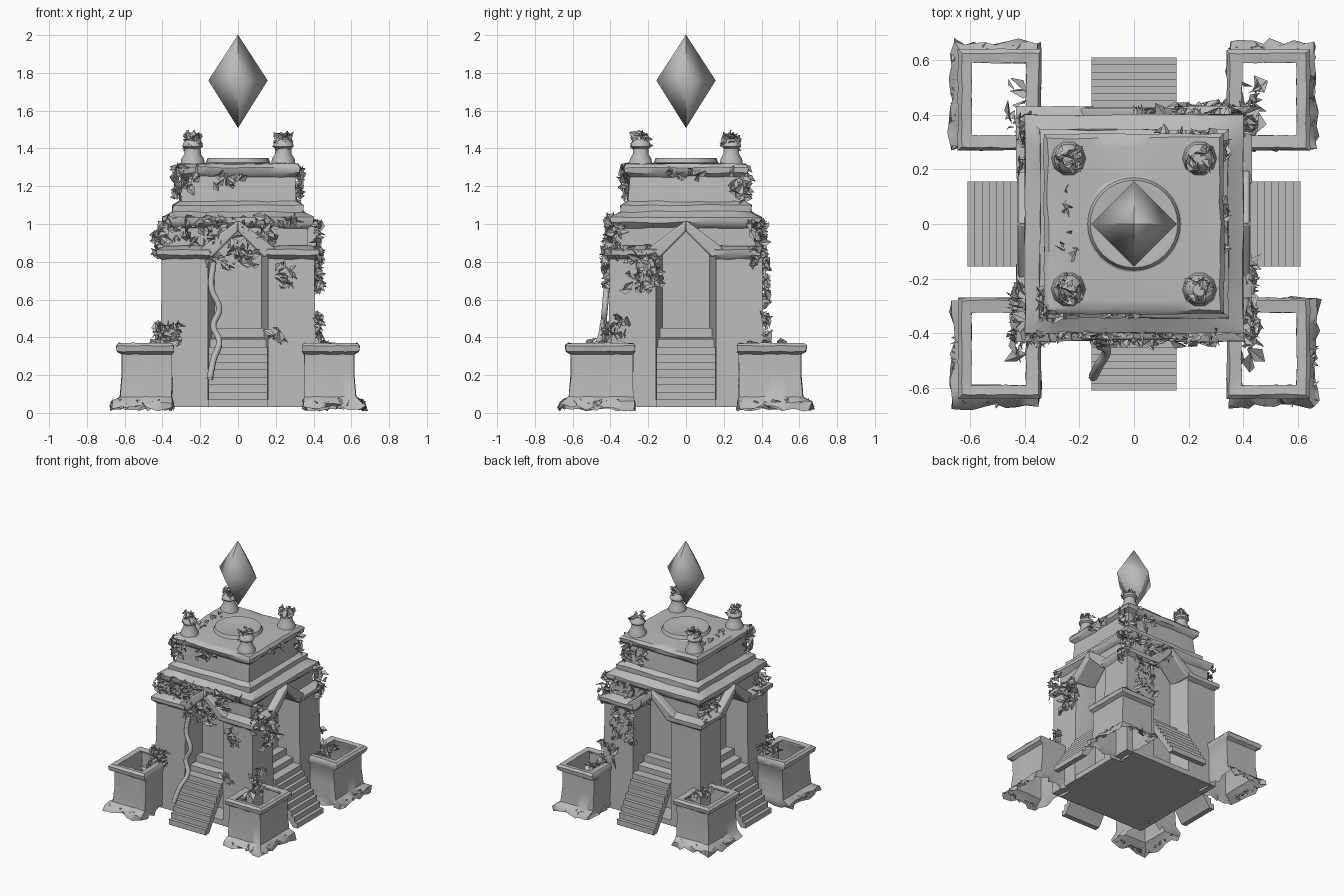
import bpy, bmesh, math, random
from mathutils import Matrix, Vector, Euler

random.seed(4)
cube = bpy.data.objects.get("Cube")
if cube:
    bpy.data.objects.remove(cube, do_unlink=True)

STONE = (0.5, 0.5, 0.5, 1)
stone = bpy.data.materials.new("grey_stone")
stone.use_nodes = True
stone.diffuse_color = STONE
bsdf = stone.node_tree.nodes["Principled BSDF"]
bsdf.inputs["Base Color"].default_value = STONE
bsdf.inputs["Roughness"].default_value = 0.8
CORNERS = [(1, 1), (-1, 1), (-1, -1), (1, -1)]
SIDES = ["front", "right", "back", "left"]
smooth_parts = []


def finish(name, bm, turn=0, bevel=0, smooth=True):
    bmesh.ops.recalc_face_normals(bm, faces=bm.faces)
    bm.transform(Matrix.Rotation(turn * math.pi / 2, 4, 'Z'))
    me = bpy.data.meshes.new(name)
    bm.to_mesh(me)
    bm.free()
    me.materials.append(stone)
    ob = bpy.data.objects.new(name, me)
    bpy.context.collection.objects.link(ob)
    if bevel:
        mod = ob.modifiers.new("soft_edges", 'BEVEL')
        mod.width, mod.segments = bevel, 2
    if smooth:
        smooth_parts.append(ob)
    return ob


def loft(rings, close_loop=False):
    """Skin a list of equal rings; cap the ends or join them into a tube."""
    bm = bmesh.new()
    vs = [[bm.verts.new(p) for p in r] for r in rings]
    pairs = list(zip(vs, vs[1:])) + ([(vs[-1], vs[0])] if close_loop else [])
    for a, b in pairs:
        n = len(a)
        for i in range(n):
            bm.faces.new((a[i], a[(i + 1) % n], b[(i + 1) % n], b[i]))
    if not close_loop:
        bm.faces.new(vs[0])
        bm.faces.new(vs[-1])
    return bm


def rect(x0, x1, y0, y1, z, n=1, rag=0):
    c = [Vector(p) for p in ((x0, y0, z), (x1, y0, z), (x1, y1, z), (x0, y1, z))]
    pts = [c[k].lerp(c[(k + 1) % 4], i / n) for k in range(4) for i in range(n)]
    for p in pts:
        p += Vector([random.uniform(-rag, rag) for _ in range(3)])
        p.z = max(p.z, 0)
    return pts


def square_stack(name, profile, n=1, rag=0):
    return finish(name, loft([rect(-h, h, -h, h, z, n, rag) for h, z in profile]))


def extrude(name, outline, axis, lo, hi, turn, bevel=0):
    """Extrude an outline along x or y, then turn it to its side."""
    def place(u, v, d):
        return (u, d, v) if axis == 'y' else (d, u, v)
    return finish(name, loft([[place(u, v, d) for u, v in outline] for d in (lo, hi)]),
                  turn, bevel)


def polygon_stack(name, profile, sides, x=0, y=0):
    ring = [math.tau * i / sides for i in range(sides)]
    return finish(name, loft([[(x + r * math.cos(a), y + r * math.sin(a), z) for a in ring]
                              for r, z in profile]))


def leaves(name, centre, spread, count, size, turn=0):
    """A patch of small folded leaves scattered around a point."""
    bm = bmesh.new()
    for _ in range(count):
        at = Vector([c + random.uniform(-s, s) for c, s in zip(centre, spread)])
        rot = Euler([random.uniform(-1.5, 1.5) for _ in range(3)]).to_matrix()
        s = size * random.uniform(0.6, 1.3)
        shape = ((0, 0, -s), (0.6 * s, -0.3 * s, 0), (0, 0, s), (-0.6 * s, -0.3 * s, 0))
        a, b, c, d = [bm.verts.new(at + rot @ Vector(p)) for p in shape]
        bm.faces.new((a, b, c))
        bm.faces.new((a, c, d))
    finish(name, bm, turn, smooth=False)


# Base and inner core behind the four doorways
square_stack("base_slab", [(0.41, 0.03), (0.41, 0.07)])
square_stack("inner_core", [(0.25, 0.03), (0.25, 1.0)])

# Corner piers with splayed door jambs and rounded caps
FOOTPRINT = [(0.16, 1), (1, 1), (1, 0.16), (0.25, 0.125), (0.125, 0.125), (0.125, 0.25)]
for i, (sx, sy) in enumerate(CORNERS):
    def pier_ring(half, z):
        return [(sx * (half if a == 1 else a), sy * (half if b == 1 else b), z)
                for a, b in FOOTPRINT]

    def cap_ring(a, b, z):
        return rect(sx * a, sx * b, sy * a, sy * b, z, 4, 0.003)
    finish(f"corner_pier_{i}", loft([pier_ring(h, z) for h, z in
                                     ((0.412, 0.03), (0.41, 0.4), (0.405, 0.65), (0.405, 0.84))]))
    finish(f"pier_cap_{i}", loft([cap_ring(a, b, z) for a, b, z in
                                  ((0.16, 0.4, 0.81), (0.15, 0.43, 0.835),
                                   (0.15, 0.43, 0.865), (0.16, 0.385, 0.885))]))

# Pointed arches, their slanted trim, steep stairs and inner steps
STEPS = 8
for turn, side in enumerate(SIDES):
    arch = [(-0.37, 0.85), (-0.14, 0.85), (0, 0.98), (0.14, 0.85), (0.37, 0.85),
            (0.37, 1.01), (-0.37, 1.01)]
    extrude(f"{side}_arch_wall", arch, 'y', -0.37, -0.24, turn)
    for s in (-1, 1):
        trim = [(s * 0.14, 0.82), (s * 0.2, 0.87), (0, 1.02), (0, 0.96)]
        extrude(f"{side}_arch_trim", trim, 'y', -0.425, -0.25, turn, 0.01)
    run, rise = 0.21 / STEPS, 0.32 / STEPS
    steps = []
    for k in range(STEPS):
        y = -0.61 + k * run
        steps += [(y, 0.03 + k * rise), (y, 0.03 + (k + 1) * rise)]
    steps += [(-0.36, 0.35), (-0.36, 0.39), (-0.31, 0.4), (-0.31, 0.45), (-0.24, 0.45),
              (-0.24, 0.36), (-0.4, 0.28), (-0.57, 0.03)]
    extrude(f"{side}_stairs", steps, 'x', -0.155, 0.155, turn)

# Stepped upper storey with its ledges
square_stack("upper_storey", [
    (0.36, 0.97), (0.385, 0.99), (0.4, 1.01), (0.4, 1.035), (0.37, 1.05), (0.345, 1.065),
    (0.345, 1.1), (0.31, 1.12), (0.3, 1.25), (0.325, 1.27), (0.33, 1.3), (0.315, 1.318),
    (0.28, 1.32)], 8, 0.004)
polygon_stack("roof_disc", [(0.2, 1.31), (0.17, 1.325), (0.16, 1.35), (0.14, 1.35),
                            (0.1, 1.342)], 32)

# Corner finials with leafy tufts
for i, (sx, sy) in enumerate(CORNERS):
    x, y = sx * 0.24, sy * 0.24
    polygon_stack(f"finial_{i}", [(0.066, 1.3), (0.06, 1.345), (0.044, 1.37), (0.042, 1.4),
                                  (0.055, 1.41), (0.05, 1.43), (0.025, 1.45)], 10, x, y)
    leaves(f"finial_tuft_{i}", (x, y, 1.44), (0.04, 0.04, 0.04), 32, 0.028)

# Open corner planters: thin walls, a broad rim and ragged rooted feet
for i, (sx, sy) in enumerate(CORNERS):
    def ring(inner, outer, z, rag=0.002):
        return rect(sx * (0.35 + inner), sx * outer, sy * (0.28 + inner), sy * (outer - 0.005),
                    z, 8, rag)
    finish(f"planter_{i}", loft([
        ring(0, 0.67, 0.025, 0.018), ring(0, 0.665, 0.055, 0.01), ring(0, 0.625, 0.085),
        ring(0, 0.615, 0.2), ring(0, 0.615, 0.31), ring(-0.01, 0.64, 0.325),
        ring(-0.01, 0.645, 0.355), ring(0, 0.63, 0.37), ring(0.045, 0.595, 0.365),
        ring(0.045, 0.595, 0.355), ring(0.01, 0.606, 0.335), ring(0.01, 0.606, 0.09),
        ring(0.01, 0.64, 0.06)], True))
    leaves(f"planter_debris_{i}", (sx * 0.42, sy * 0.43, 0.355), (0.04, 0.1, 0.015), 14, 0.04)
    for k, at in enumerate(((0.5, 0.64), (0.65, 0.48))):
        reach = (0.14, 0.01, 0.01) if k == 0 else (0.01, 0.14, 0.01)
        leaves(f"planter_roots_{i}_{k}", (sx * at[0], sy * at[1], 0.05), reach, 16, 0.025)

# Floating crystal
polygon_stack("crystal", [(0.001, 1.51), (0.157, 1.76), (0.001, 2.0)], 4)

# Ivy patches: side, position along it, height, half width, half height, leaf count
IVY = [
    (0, -0.1, 0.94, 0.3, 0.06, 90), (0, -0.03, 0.83, 0.13, 0.06, 40), (0, 0.26, 0.73, 0.05, 0.06, 20),
    (0, -0.36, 0.43, 0.08, 0.06, 28), (0, 0, 1.02, 0.38, 0.02, 40), (0, -0.05, 1.23, 0.08, 0.05, 20),
    (0, -0.27, 1.24, 0.06, 0.07, 22), (0, 0.2, 0.41, 0.05, 0.03, 10),
    (1, -0.22, 0.77, 0.1, 0.12, 70), (1, -0.38, 0.9, 0.05, 0.1, 28), (1, 0.37, 0.88, 0.05, 0.13, 36),
    (1, 0.28, 1.2, 0.04, 0.1, 22), (1, -0.36, 0.45, 0.08, 0.06, 24), (1, 0, 1.26, 0.1, 0.04, 15),
    (2, -0.2, 0.96, 0.2, 0.06, 45), (2, -0.24, 0.7, 0.1, 0.13, 50), (2, -0.36, 0.45, 0.07, 0.07, 26),
    (2, -0.2, 1.22, 0.1, 0.08, 26),
    (3, -0.3, 0.92, 0.1, 0.08, 40), (3, 0.3, 0.9, 0.08, 0.07, 30), (3, 0.28, 1.22, 0.05, 0.08, 22),
    (3, 0.33, 0.42, 0.08, 0.05, 22)]
for i, (turn, u, z, du, dz, n) in enumerate(IVY):
    depth = 0.42 if z < 0.91 else 0.4 if z < 1.1 else 0.32
    leaves(f"{SIDES[turn]}_ivy_{i}", (u, -depth, z), (du, 0.017, dz), n, 0.032, turn)
leaves("roof_ivy", (-0.24, 0, 1.325), (0.04, 0.16, 0.01), 12, 0.03)

# Hanging vine by the front doorway
curve = bpy.data.curves.new("front_vine", 'CURVE')
curve.dimensions = '3D'
curve.bevel_depth, curve.bevel_resolution = 0.017, 2
path = [(-0.13, -0.4, 0.8), (-0.14, -0.42, 0.66), (-0.1, -0.43, 0.55), (-0.13, -0.44, 0.46),
        (-0.1, -0.46, 0.38), (-0.13, -0.52, 0.28), (-0.15, -0.56, 0.18)]
spline = curve.splines.new('BEZIER')
spline.bezier_points.add(len(path) - 1)
for bp, p in zip(spline.bezier_points, path):
    bp.co = p
    bp.handle_left_type = bp.handle_right_type = 'AUTO'
curve.materials.append(stone)
bpy.context.collection.objects.link(bpy.data.objects.new("front_vine", curve))

# Smooth shading with sharp edges kept; the crystal is fully soft
bpy.ops.object.select_all(action='DESELECT')
for ob in smooth_parts:
    ob.select_set(True)
bpy.context.view_layer.objects.active = smooth_parts[0]
bpy.ops.object.shade_smooth_by_angle(angle=math.radians(40))
for edge in bpy.data.objects["crystal"].data.edges:
    edge.use_edge_sharp = False
